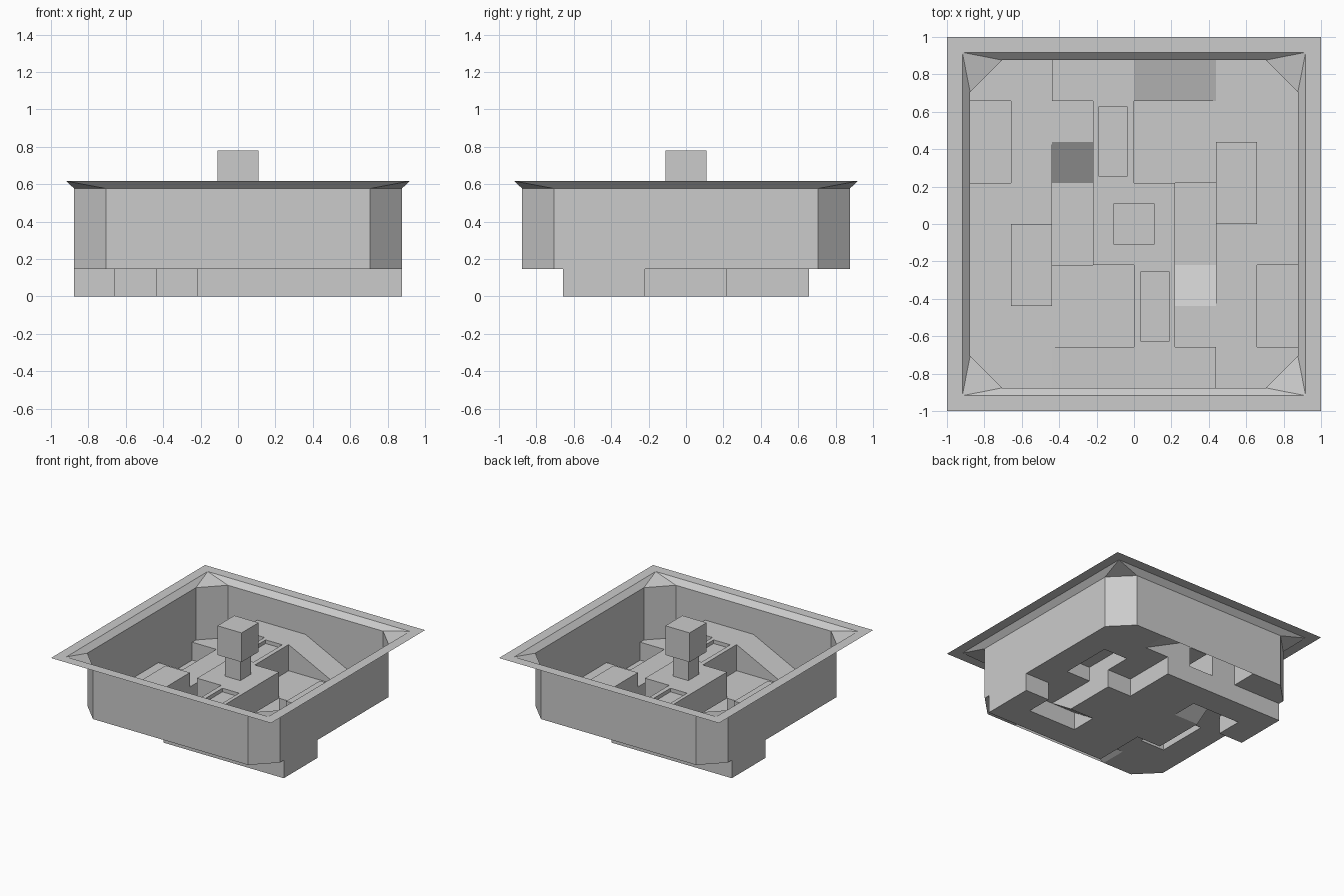
import bpy, bmesh
from mathutils import Vector

if "Cube" in bpy.data.objects:
    bpy.data.objects.remove(bpy.data.objects["Cube"])

C = 0.219                              # floor grid cell
LOW, MID, BLOCK, HIGH = 0.0, 0.147, 0.265, 0.362
WALL_TOP, RIM = 0.577, 0.617


def finish(name, bm):
    bmesh.ops.remove_doubles(bm, verts=bm.verts, dist=0.0005)
    bmesh.ops.dissolve_limit(bm, angle_limit=0.01, verts=bm.verts, edges=bm.edges)
    me = bpy.data.meshes.new(name)
    bm.to_mesh(me)
    bm.free()
    ob = bpy.data.objects.new(name, me)
    bpy.context.collection.objects.link(ob)
    return ob


def face(bm, pts):
    """Add a face, dropping repeated points."""
    uniq = []
    for p in pts:
        p = Vector(p)
        if all((p - q).length > 1e-4 for q in uniq):
            uniq.append(p)
    if len(uniq) > 2:
        bm.faces.new([bm.verts.new(p) for p in uniq])


# Half of the floor plan as (x0, y0, x1, y1); the other half is turned 180 degrees
plan = {
    "high": [(-1, -1, 1, 1), (-1, 1, 0, 3), (-2, 3, 0, 4)],
    "pit": [(-2, -1, -1, 1), (-4, 1, -3, 3)],
    "block": [(-3, -2, -2, 0)],
    "down": [(-2, 1, -1, 2)],          # ramp into the pit
    "up": [(0, 3, 2, 4)],              # ramp onto the walkway
}
tunnel_plan = [(-2, -1, 1, 1), (-1, 1, 1, 3), (-3, 2, -1, 3), (-4, 1, -3, 3)]


def cells(rect):
    x0, y0, x1, y1 = rect
    for i in range(x0, x1):
        for j in range(y0, y1):
            yield (i, j), 1
            yield (-1 - i, -1 - j), -1


kind = {(i, j): ("mid", 1) for i in range(-4, 4) for j in range(-4, 4)}
for k, rects in plan.items():
    for r in rects:
        for c, s in cells(r):
            kind[c] = (k, s)
tunnel = {c for r in tunnel_plan for c, s in cells(r)}


def height(cell, x, y):
    k, s = kind[cell]
    if k == "high":
        return HIGH
    if k == "block":
        return BLOCK
    if k == "down":
        return LOW + (MID - LOW) * (s * y - 1)
    if k == "up":
        return HIGH + (MID - HIGH) * s * x / 2
    return MID


def edges(i, j):
    """Neighbour cell and shared edge on each side."""
    return [((i + 1, j), (i + 1, j), (i + 1, j + 1)), ((i, j + 1), (i + 1, j + 1), (i, j + 1)),
            ((i - 1, j), (i, j + 1), (i, j)), ((i, j - 1), (i, j), (i + 1, j))]


def P(p, z):
    return (p[0] * C, p[1] * C, z)


# Upper floor: level areas, walkways, blocks and ramps
bm = bmesh.new()
recessed = {c for c, s in cells((-1, 1, 0, 3))}
cut = 3.22
for (i, j), (k, s) in kind.items():
    quad = [(i, j), (i + 1, j), (i + 1, j + 1), (i, j + 1)]
    if k != "pit" and (i, j) not in recessed:
        pts = []
        for n, q in enumerate(quad):
            if abs(q[0]) == 4 and abs(q[1]) == 4:     # chamfered room corner
                a, b = (q[0], q[1] * cut / 4), (q[0] * cut / 4, q[1])
                pts += [a, b] if q[0] * q[1] > 0 else [b, a]
            else:
                pts.append(q)
        face(bm, [P(q, height((i, j), *q)) for q in pts])
    for nb, a, b in edges(i, j)[:2]:
        if nb not in kind or {k, kind[nb][0]} == {"pit", "down"}:
            continue
        face(bm, [P(a, height((i, j), *a)), P(b, height((i, j), *b)),
                  P(b, height(nb, *b)), P(a, height(nb, *a))])

# Shallow recess in each walkway arm
for s in (1, -1):
    def ring(x0, y0, x1, y1, z):
        return [(s * x, s * y, z) for x, y in ((x0, y0), (x1, y0), (x1, y1), (x0, y1))]
    outer = ring(-C, C, 0, 3 * C, HIGH)
    inner = ring(-0.188, 0.255, -0.037, 0.627, HIGH)
    deep = ring(-0.188, 0.255, -0.037, 0.627, HIGH - 0.03)
    for n in range(4):
        m = (n + 1) % 4
        face(bm, [outer[n], outer[m], inner[m], inner[n]])
        face(bm, [inner[n], inner[m], deep[m], deep[n]])
    face(bm, deep)
finish("upper_floor", bm)

# Sunken pits and tunnels
bm = bmesh.new()
for i, j in tunnel:
    face(bm, [P(q, LOW) for q in ((i, j), (i + 1, j), (i + 1, j + 1), (i, j + 1))])
    for nb, a, b in edges(i, j):
        if nb in tunnel:
            continue
        top = [MID, MID]
        if nb in kind and kind[nb][0] == "down":
            top = [height(nb, *a), height(nb, *b)]
        face(bm, [P(a, LOW), P(b, LOW), P(b, top[1]), P(a, top[0])])
finish("sunken_floor", bm)

# Outer wall, sloped lip and flat rim
bm = bmesh.new()
W, K, L = 4 * C, cut * C, 0.918
octo = [(W, -K), (W, K), (K, W), (-K, W), (-W, K), (-W, -K), (-K, -W), (K, -W)]
lip = [(L, -L), (L, L), (-L, L), (-L, -L)]
edge = [(1, -1), (1, 1), (-1, 1), (-1, -1)]
for n in range(8):
    a, b = octo[n], octo[(n + 1) % 8]
    face(bm, [(*b, MID), (*a, MID), (*a, WALL_TOP), (*b, WALL_TOP)])
for n in range(4):
    m = (n + 1) % 4
    a, b, c = octo[2 * n], octo[2 * n + 1], octo[(2 * n + 2) % 8]
    face(bm, [(*b, WALL_TOP), (*a, WALL_TOP), (*lip[n], RIM), (*lip[m], RIM)])
    face(bm, [(*c, WALL_TOP), (*b, WALL_TOP), (*lip[m], RIM)])
    face(bm, [(*lip[n], RIM), (*edge[n], RIM), (*edge[m], RIM), (*lip[m], RIM)])
finish("wall_and_rim", bm)


# Central post with its hanging box
def box(name, w, z0, z1):
    bm = bmesh.new()
    bmesh.ops.create_cube(bm, size=1)
    bmesh.ops.scale(bm, vec=(w, w, z1 - z0), verts=bm.verts)
    bmesh.ops.translate(bm, vec=(0, 0, (z0 + z1) / 2), verts=bm.verts)
    finish(name, bm)


box("post", 0.14, HIGH, 0.54)
box("hanging_box", 0.22, 0.54, 0.78)
